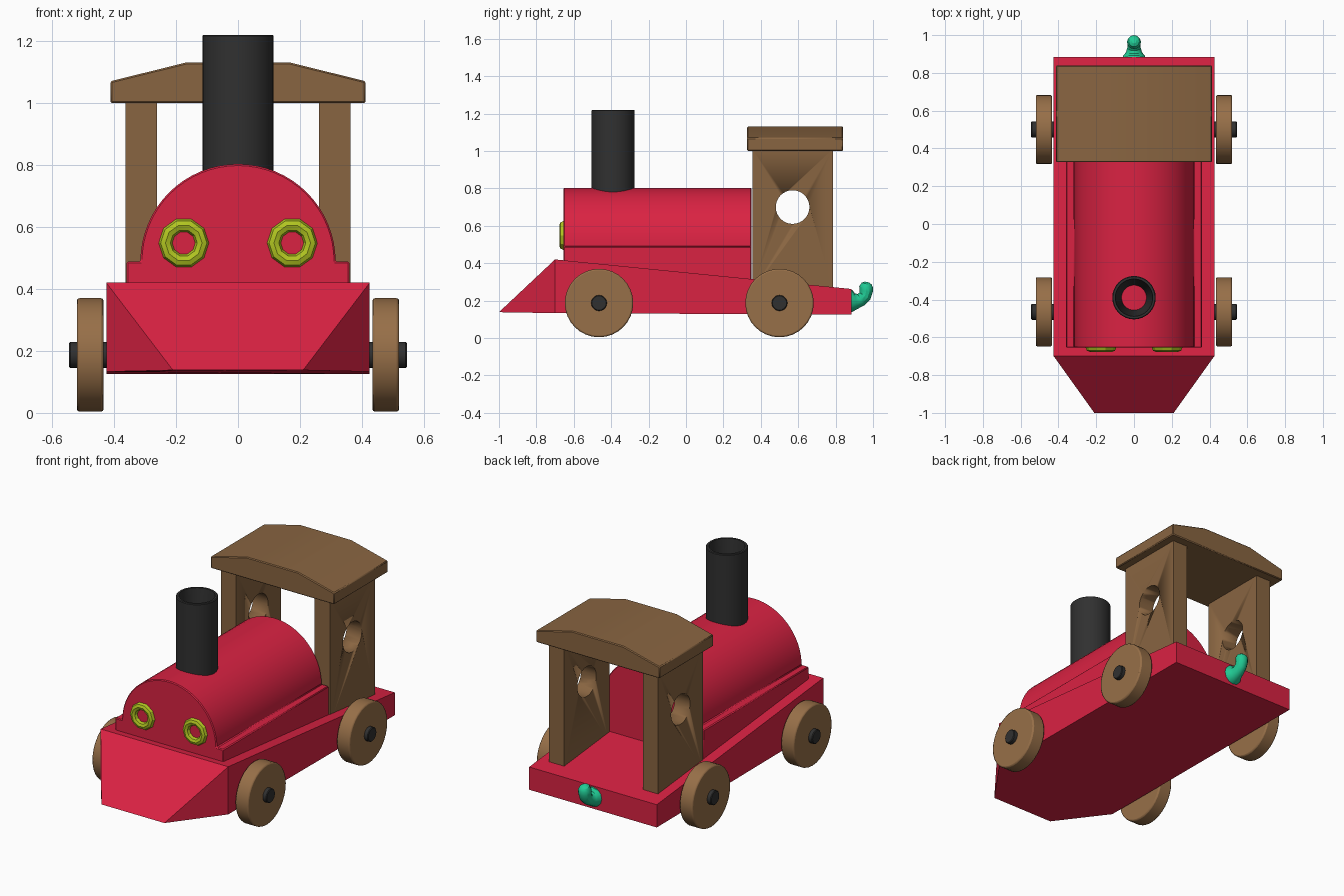
import bpy, bmesh, math
from mathutils import Vector, Matrix

if "Cube" in bpy.data.objects:
    bpy.data.objects.remove(bpy.data.objects["Cube"])


def material(name, rgb):
    m = bpy.data.materials.new(name)
    m.diffuse_color = (*rgb, 1)
    m.use_nodes = True
    m.node_tree.nodes["Principled BSDF"].inputs["Base Color"].default_value = m.diffuse_color
    return m


RED = material("red paint", (0.70, 0.016, 0.055))
WOOD = material("brown wood", (0.25, 0.13, 0.053))
WHEEL = material("light wood", (0.31, 0.16, 0.065))
BLACK = material("black", (0.03, 0.03, 0.03))
YELLOW = material("lime yellow", (0.44, 0.56, 0.015))
GREEN = material("green", (0.015, 0.60, 0.30))


def finish(name, bm, mat, bevel=0.0, segments=2, smooth=True):
    bmesh.ops.recalc_face_normals(bm, faces=bm.faces)
    me = bpy.data.meshes.new(name)
    bm.to_mesh(me)
    bm.free()
    ob = bpy.data.objects.new(name, me)
    bpy.context.collection.objects.link(ob)
    me.materials.append(mat)
    if bevel:
        b = ob.modifiers.new("bevel", 'BEVEL')
        b.width, b.segments, b.limit_method = bevel, segments, 'ANGLE'
    if smooth:
        bpy.ops.object.select_all(action='DESELECT')
        bpy.context.view_layer.objects.active = ob
        ob.select_set(True)
        bpy.ops.object.shade_smooth_by_angle(angle=math.radians(30))
    return ob


def prism(points, y0, y1):
    """Extrude an (x, z) profile along y."""
    bm = bmesh.new()
    f = bm.faces.new([bm.verts.new((x, y0, z)) for x, z in points])
    r = bmesh.ops.extrude_face_region(bm, geom=[f])
    bmesh.ops.translate(bm, vec=(0, y1 - y0, 0),
                        verts=[v for v in r["geom"] if isinstance(v, bmesh.types.BMVert)])
    return bm


def lathe(profile, sides, closed):
    """Spin an (r, z) profile about z."""
    bm = bmesh.new()
    vs = [bm.verts.new((r, 0, z)) for r, z in profile]
    es = [bm.edges.new(p) for p in zip(vs, vs[1:])]
    if closed:
        es.append(bm.edges.new((vs[-1], vs[0])))
    bmesh.ops.spin(bm, geom=vs + es, cent=(0, 0, 0), axis=(0, 0, 1),
                   angle=math.tau, steps=sides, use_duplicate=False)
    bmesh.ops.remove_doubles(bm, verts=bm.verts, dist=1e-4)
    return bm


def cylinder_x(r, length, centre, sides=32):
    bm = bmesh.new()
    bmesh.ops.create_cone(bm, cap_ends=True, segments=sides, radius1=r, radius2=r, depth=length,
                          matrix=Matrix.Translation(centre) @ Matrix.Rotation(math.pi / 2, 4, 'Y'))
    return bm


# Chassis: sloping deck with a wedge nose
bm = bmesh.new()
for s in (-1, 1):
    for p in ((0.21, -1, 0.138), (0.425, -0.70, 0.42), (0.425, -0.70, 0.133),
              (0.425, 0.885, 0.262), (0.425, 0.885, 0.125)):
        bm.verts.new((s * p[0], p[1], p[2]))
bmesh.ops.convex_hull(bm, input=bm.verts)
bmesh.ops.dissolve_limit(bm, angle_limit=0.02, verts=bm.verts, edges=bm.edges)
finish("chassis", bm, RED, smooth=False)

# Boiler: half round on a wider foot
arch = [(0.315 * math.cos(math.pi * i / 32), 0.488 + 0.315 * math.sin(math.pi * i / 32))
        for i in range(33)]
finish("boiler", prism([(-0.36, 0.25), (0.36, 0.25), (0.36, 0.488)] + arch + [(-0.36, 0.488)],
                       -0.655, 0.35), RED, 0.005, 1)

# Chimney: hollow tube narrowing inside
bm = lathe([(0.115, 0.72), (0.115, 1.216), (0.111, 1.22), (0.099, 1.22), (0.06, 0.72)], 32, True)
bmesh.ops.translate(bm, vec=(0, -0.39, 0), verts=bm.verts)
finish("chimney", bm, BLACK)

# Cab walls with a round window, and matching cutters
for side, s in (("right", 1), ("left", -1)):
    xs = (s * 0.262, s * 0.363)
    wall = finish(side + "_cab_wall",
                  prism([(xs[0], 0.25), (xs[1], 0.25), (xs[1], 1.01), (xs[0], 1.01)], 0.355, 0.785),
                  WOOD)
    cut = finish(side + "_window_cutter", cylinder_x(0.09, 0.3, (s * 0.31, 0.57, 0.70)), WOOD)
    cut.hide_render = True
    cut.hide_set(True)
    b = wall.modifiers.new("window", 'BOOLEAN')
    b.object, b.solver = cut, 'EXACT'

# Cab roof
finish("cab_roof", prism([(-0.412, 1.0), (0.412, 1.0), (0.412, 1.07), (0.17, 1.13),
                          (-0.17, 1.13), (-0.412, 1.07)], 0.327, 0.84), WOOD, 0.005, 1)

# Wheels and axles
for place, y in (("front", -0.465), ("rear", 0.50)):
    finish(place + "_axle", cylinder_x(0.042, 1.09, (0, y, 0.187), 20), BLACK, 0.004, 1)
    for side, s in (("right", 1), ("left", -1)):
        finish(f"{place}_{side}_wheel", cylinder_x(0.183, 0.086, (s * 0.477, y, 0.187)),
               WHEEL, 0.008)

# Lamp rings
for side, s in (("right", 1), ("left", -1)):
    ring = [(0.059 + 0.022 * math.cos(math.tau * i / 8), 0.022 * math.sin(math.tau * i / 8))
            for i in range(8)]
    bm = lathe(ring, 10, True)
    bmesh.ops.transform(bm, verts=bm.verts, matrix=Matrix.Translation((s * 0.175, -0.655, 0.548))
                        @ Matrix.Rotation(math.pi / 2, 4, 'X'))
    finish(side + "_lamp_ring", bm, YELLOW)

# Tow hook: rings swept along a bent path, (y, z, radius)
path = [(0.87, 0.198, 0.062), (0.89, 0.197, 0.058), (0.91, 0.197, 0.042), (0.935, 0.205, 0.035),
        (0.957, 0.225, 0.034), (0.963, 0.25, 0.036), (0.963, 0.272, 0.037), (0.966, 0.29, 0.028),
        (0.968, 0.299, 0.012)]
bm = bmesh.new()
rings = []
for i, (y, z, r) in enumerate(path):
    a, c = path[max(i - 1, 0)], path[min(i + 1, len(path) - 1)]
    up = Vector((0, a[1] - c[1], c[0] - a[0])).normalized()
    rings.append([bm.verts.new(Vector((0, y, z)) + r * (
        math.cos(t) * Vector((1, 0, 0)) + math.sin(t) * up))
        for t in (math.tau * k / 12 for k in range(12))])
for p, q in zip(rings, rings[1:]):
    for k in range(12):
        bm.faces.new((p[k], p[(k + 1) % 12], q[(k + 1) % 12], q[k]))
bm.faces.new(rings[0])
bm.faces.new(rings[-1])
finish("tow_hook", bm, GREEN)
